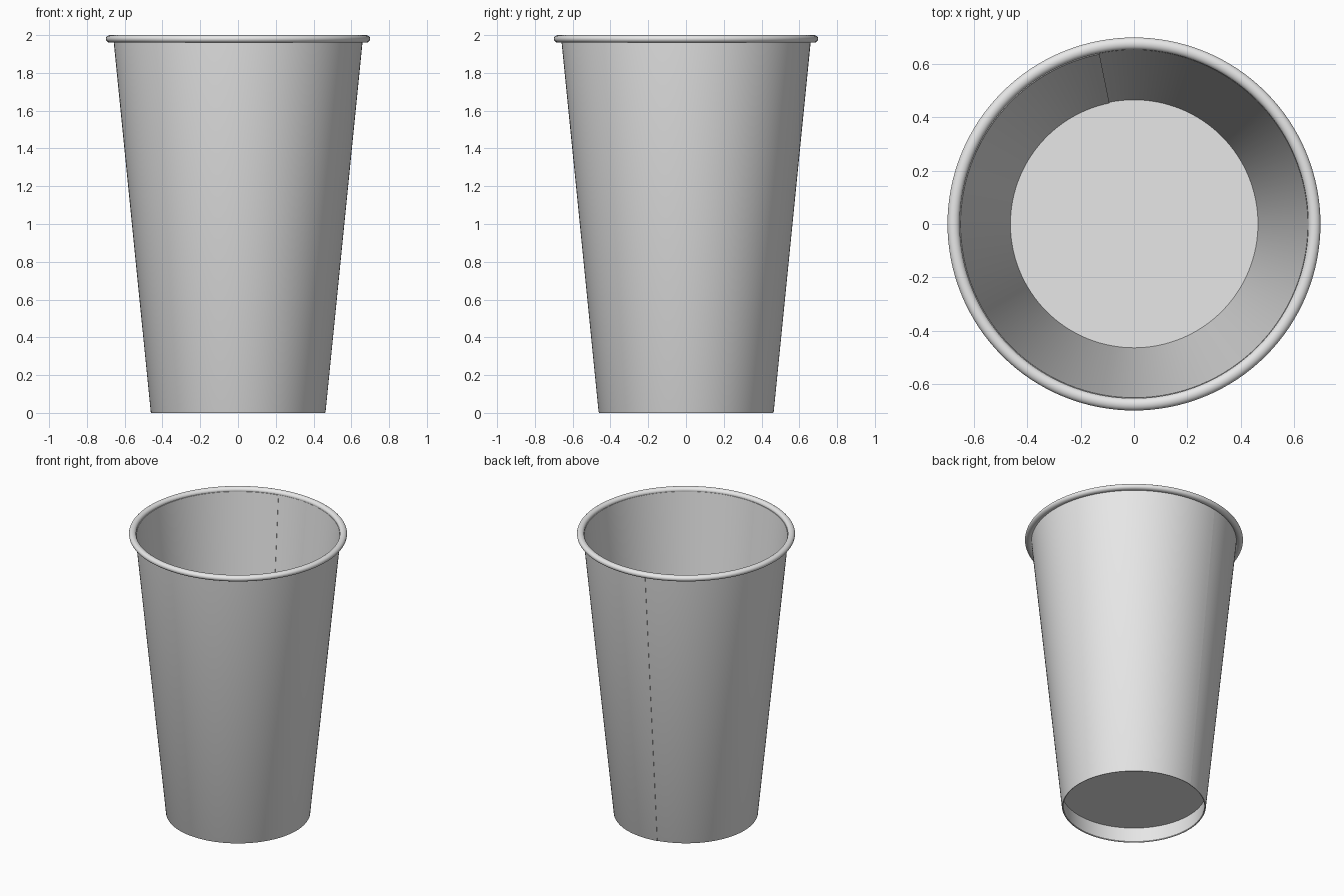
import bpy, bmesh, math

if "Cube" in bpy.data.objects:
    bpy.data.objects.remove(bpy.data.objects["Cube"])

SEGMENTS = 128
SEAM_ANGLE = math.radians(101.5)

paper = bpy.data.materials.new("light_grey_paper")
paper.diffuse_color = (0.8, 0.8, 0.8, 1)
paper.use_nodes = True
paper.node_tree.nodes["Principled BSDF"].inputs["Base Color"].default_value = paper.diffuse_color


def lathe(name, profile, closed=False, start=0.0, swell=0.0):
    """Spin an (r, z) profile; swell grows the radius over the turn, leaving a seam step."""
    bm = bmesh.new()
    rings = []
    count = SEGMENTS + 1 if swell else SEGMENTS
    for i in range(count):
        a = start + math.tau * i / SEGMENTS
        extra = swell * (i / SEGMENTS - 0.5)
        rings.append([bm.verts.new(((r + extra) * math.cos(a), (r + extra) * math.sin(a), z))
                      for r, z in profile])
    n = len(profile)
    for i in range(SEGMENTS):
        a, b = rings[i], rings[(i + 1) % count]
        for j in range(n if closed else n - 1):
            k = (j + 1) % n
            bm.faces.new((a[j], b[j], b[k], a[k]))
    if swell:  # end faces of the overlapping sheet
        bm.faces.new(rings[0])
        bm.faces.new(list(reversed(rings[-1])))
    bmesh.ops.recalc_face_normals(bm, faces=bm.faces)
    return finish(name, bm)


def finish(name, bm):
    mesh = bpy.data.meshes.new(name)
    bm.to_mesh(mesh)
    bm.free()
    obj = bpy.data.objects.new(name, mesh)
    bpy.context.collection.objects.link(obj)
    mesh.materials.append(paper)
    bpy.ops.object.select_all(action='DESELECT')
    obj.select_set(True)
    bpy.context.view_layer.objects.active = obj
    bpy.ops.object.shade_smooth_by_angle(angle=math.radians(40))
    return obj


# Thin tapered wall, rolled into a sleeve with a slight overlap seam at the back
lathe("cup_wall", [(0.453, 0.004), (0.456, 0.0), (0.460, 0.0), (0.463, 0.006),
                   (0.660, 1.975), (0.652, 1.975)],
      closed=True, start=SEAM_ANGLE, swell=0.003)

# Rolled lip
lathe("rolled_rim", [(0.677 + 0.023 * math.cos(math.tau * t / 24),
                      1.98 + 0.02 * math.sin(math.tau * t / 24)) for t in range(24)],
      closed=True)

# Floor disc, recessed above the foot of the cup
bm = bmesh.new()
bmesh.ops.create_cone(bm, cap_ends=True, segments=SEGMENTS, radius1=0.466, radius2=0.467, depth=0.01)
bmesh.ops.translate(bm, verts=bm.verts, vec=(0, 0, 0.115))
finish("cup_floor", bm)
